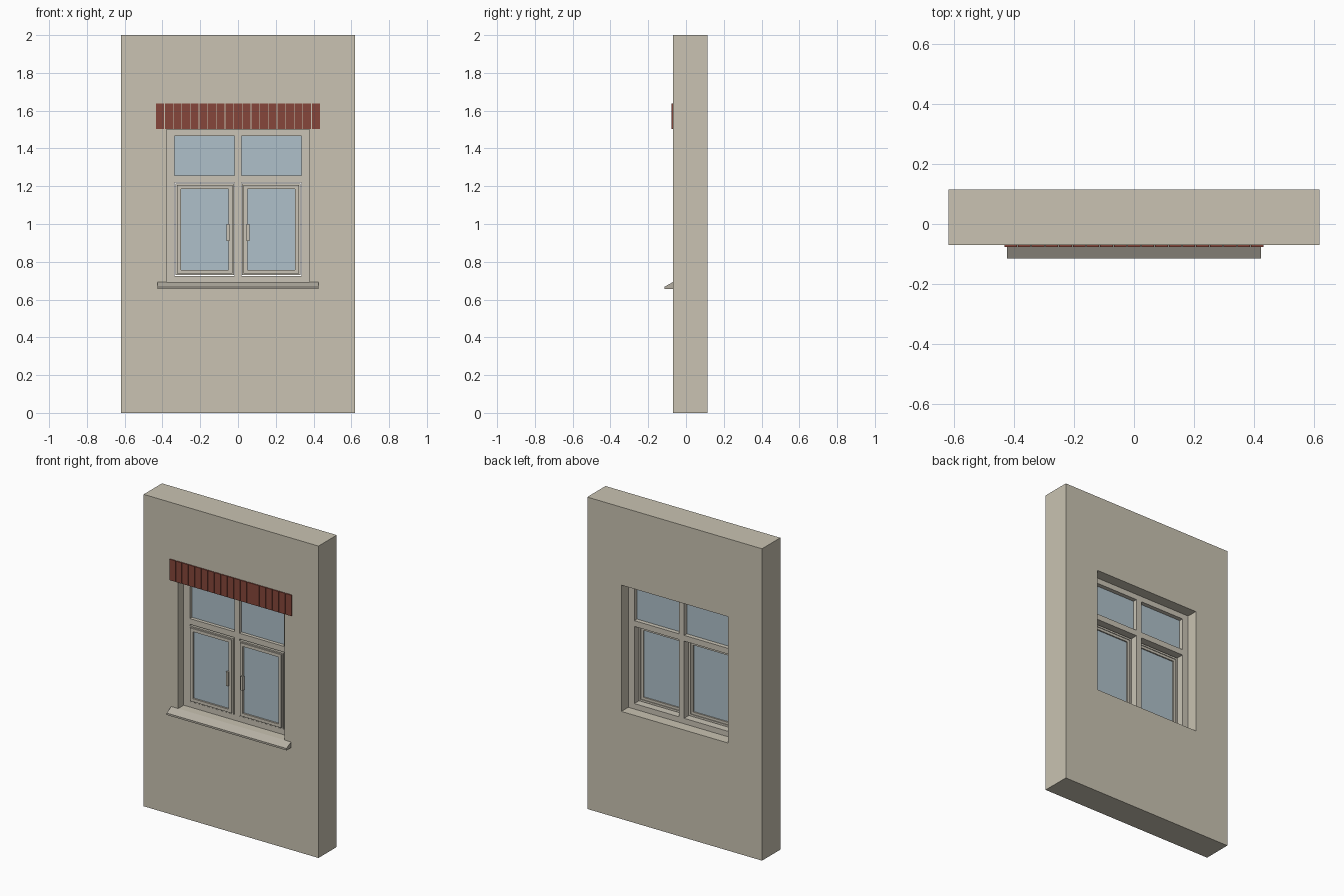
import bpy, bmesh

if "Cube" in bpy.data.objects:
    bpy.data.objects.remove(bpy.data.objects["Cube"])

def material(name, rgb):
    m = bpy.data.materials.new(name)
    m.diffuse_color = (*rgb, 1)
    m.use_nodes = True
    m.node_tree.nodes["Principled BSDF"].inputs["Base Color"].default_value = m.diffuse_color
    return m

PLASTER = material("plaster", (0.585, 0.545, 0.445))
FRAME = material("frame_paint", (0.585, 0.55, 0.465))
SILL = material("sill_stone", (0.46, 0.43, 0.365))
GLASS = material("glass_blue", (0.43, 0.53, 0.59))
BRICK = material("brick_red", (0.24, 0.062, 0.043))

def finish(bm, name, mat):
    bmesh.ops.recalc_face_normals(bm, faces=bm.faces)
    me = bpy.data.meshes.new(name)
    bm.to_mesh(me)
    bm.free()
    me.materials.append(mat)
    ob = bpy.data.objects.new(name, me)
    bpy.context.collection.objects.link(ob)
    return ob

def panel(name, mat, xs, zs, y0, y1, holes=()):
    """Upright slab on an x/z grid, leaving out the cells listed in holes."""
    bm = bmesh.new()
    grid = [[bm.verts.new((x, y0, z)) for z in zs] for x in xs]
    for i in range(len(xs) - 1):
        for j in range(len(zs) - 1):
            if (i, j) not in holes:
                bm.faces.new((grid[i][j], grid[i + 1][j], grid[i + 1][j + 1], grid[i][j + 1]))
    for v in [v for v in bm.verts if not v.link_faces]:
        bm.verts.remove(v)
    front = bm.faces[:]
    out = bmesh.ops.extrude_face_region(bm, geom=front, use_keep_orig=True)
    moved = [v for v in out["geom"] if isinstance(v, bmesh.types.BMVert)]
    bmesh.ops.translate(bm, verts=moved, vec=(0, y1 - y0, 0))
    return finish(bm, name, mat)

def ring(name, mat, x0, x1, z0, z1, w, y0, y1):
    """Rectangular border of width w."""
    return panel(name, mat, [x0, x0 + w, x1 - w, x1], [z0, z0 + w, z1 - w, z1],
                 y0, y1, {(1, 1)})

# Wall with the window opening
panel("wall", PLASTER, [-0.62, -0.378, 0.378, 0.62], [0, 0.69, 1.50, 2.0],
      -0.07, 0.115, {(1, 1)})

# Fixed window frame with mullion and transom
panel("window_frame", FRAME, [-0.378, -0.335, -0.018, 0.018, 0.335, 0.378],
      [0.69, 0.725, 1.22, 1.257, 1.465, 1.50], -0.01, 0.045,
      {(1, 1), (3, 1), (1, 3), (3, 3)})

for side, s in (("left", -1), ("right", 1)):
    def span(a, b):
        return sorted((s * a, s * b))
    # Fixed upper pane
    panel(side + "_upper_glass", GLASS, span(0.018, 0.335), [1.257, 1.465], 0.012, 0.018)
    # Opening sash: outer border, raised inner border and pane
    a, b = span(0.022, 0.331)
    ring(side + "_sash", FRAME, a, b, 0.729, 1.214, 0.012, -0.016, 0.004)
    a, b = span(0.03, 0.323)
    ring(side + "_sash_bead", FRAME, a, b, 0.737, 1.206, 0.02, -0.024, 0.0)
    a, b = span(0.048, 0.305)
    panel(side + "_lower_glass", GLASS, [a, b], [0.755, 1.188], -0.013, -0.008)
    # Handle
    panel(side + "_handle", FRAME, span(0.046, 0.06), [0.91, 1.0], -0.038, -0.022)

# Sloping outer sill
bm = bmesh.new()
profile = [(-0.07, 0.655), (-0.115, 0.655), (-0.115, 0.667), (-0.07, 0.692)]
face = bm.faces.new([bm.verts.new((-0.425, y, z)) for y, z in profile])
out = bmesh.ops.extrude_face_region(bm, geom=[face], use_keep_orig=True)
bmesh.ops.translate(bm, vec=(0.85, 0, 0),
                    verts=[v for v in out["geom"] if isinstance(v, bmesh.types.BMVert)])
finish(bm, "sill", SILL)

# Row of upright lintel bricks
COUNT, PITCH = 19, 0.0458
for i in range(COUNT):
    x = (i - (COUNT - 1) / 2) * PITCH
    panel("lintel_brick", BRICK, [x - 0.0212, x + 0.0212], [1.503, 1.637], -0.077, -0.069)
